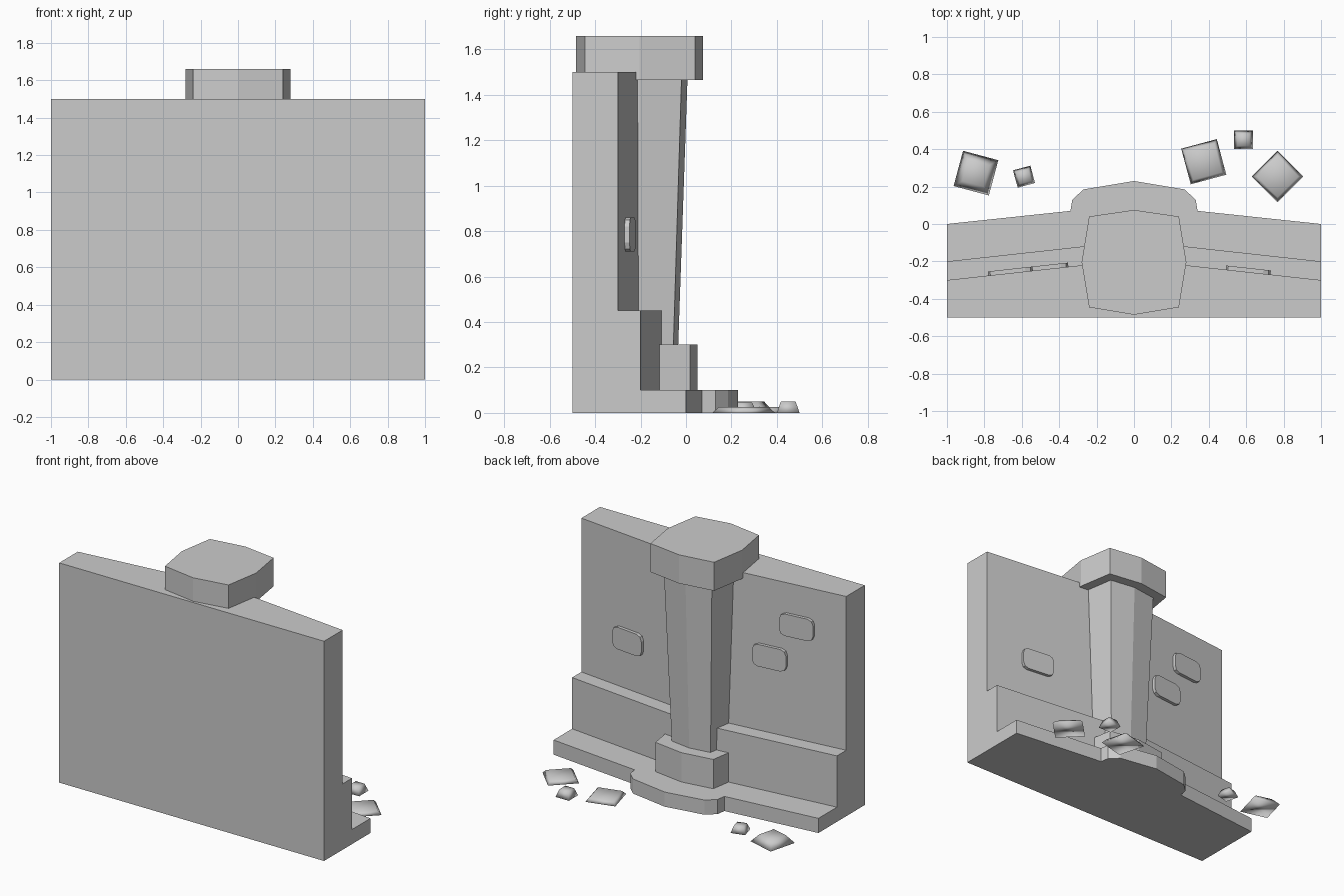
import bpy
from math import sin, cos, pi, radians, atan2

if "Cube" in bpy.data.objects:
    bpy.data.objects.remove(bpy.data.objects["Cube"])


def make(name, verts, faces):
    me = bpy.data.meshes.new(name)
    me.from_pydata(verts, [], faces)
    me.update()
    ob = bpy.data.objects.new(name, me)
    bpy.context.collection.objects.link(ob)
    return ob


def loft(name, rings):
    """Stack equal-sized counter-clockwise rings and cap both ends."""
    n = len(rings[0])
    verts = [p for r in rings for p in r]
    faces = [list(range(n))[::-1], [len(verts) - n + i for i in range(n)]]
    for k in range(len(rings) - 1):
        for i in range(n):
            j = (i + 1) % n
            faces.append((k*n + i, k*n + j, k*n + n + j, k*n + n + i))
    return make(name, verts, faces)


def mirrored(half):
    """Mirror a right-hand outline (back to front, ending on x = 0)."""
    return half + [(-x, y) for x, y in reversed(half) if x > 0]


def prism(name, outline, z0, z1):
    return loft(name, [[(x, y, z) for x, y in outline] for z in (z0, z1)])


# Wall in three steps, each bowed toward the middle
prism("base_step", mirrored([(1, -.5), (1, 0), (.34, .07), (.33, .13),
                             (.27, .185), (0, .23)]), 0, .10)
prism("lower_wall", mirrored([(1, -.5), (1, -.2), (0, -.09)]), .10, .45)
prism("upper_wall", mirrored([(1, -.5), (1, -.3), (0, -.19)]), .45, 1.5)


# Pillar: one eight-sided outline at different scales
def pillar_ring(s, z):
    half = [(0, -.28), (.24, -.24), (.28, 0), (.24, .245), (0, .28)]
    return [(x*s, -.205 + y*s, z) for x, y in mirrored(half)]


for name, s0, z0, s1, z1 in [("pillar_foot", .91, .10, .91, .30),
                             ("pillar_shaft", .61, .30, .755, 1.465),
                             ("pillar_capital", 1, 1.465, 1, 1.66)]:
    loft(name, [pillar_ring(s0, z0), pillar_ring(s1, z1)])


# Raised bricks with rounded corners, lying along the sloping wall
def brick(x, z, w=.24, h=.15, r=.04):
    side = 1 if x > 0 else -1
    rim = []
    for q, (sx, sz) in enumerate([(1, 1), (-1, 1), (-1, -1), (1, -1)]):
        for k in range(3):
            a = q*pi/2 + k*pi/4
            rim.append((sx*(w/2 - r) + r*cos(a), sz*(h/2 - r) + r*sin(a)))
    rim.reverse()
    ob = loft("wall_brick", [[(u, d, v) for u, v in rim] for d in (-.01, .022)])
    ob.location = (x, -.19 - .11*abs(x), z)
    ob.rotation_euler.z = -side*atan2(.11, 1)


for x, z in [(.61, .785), (-.66, 1.22), (-.47, .97)]:
    brick(x, z)


# Loose rubble: low smooth tapered stones
def stone(x, y, size, turn, h, top):
    c = [(-.5, -.5), (.5, -.5), (.5, .5), (-.5, .5)]
    ob = loft("rubble_stone", [[(u*size*s, v*size*s, z) for u, v in c]
                               for s, z in ((1, 0), (top, h))])
    ob.location = (x, y, 0)
    ob.rotation_euler.z = radians(turn)
    for p in ob.data.polygons:
        p.use_smooth = True


for args in [(-.845, .272, .195, -15, .05, .6), (-.588, .253, .096, 15, .045, .65),
             (.373, .333, .197, 15, .025, .8), (.585, .45, .1, 0, .05, .65),
             (.768, .254, .195, 45, .025, .8)]:
    stone(*args)
